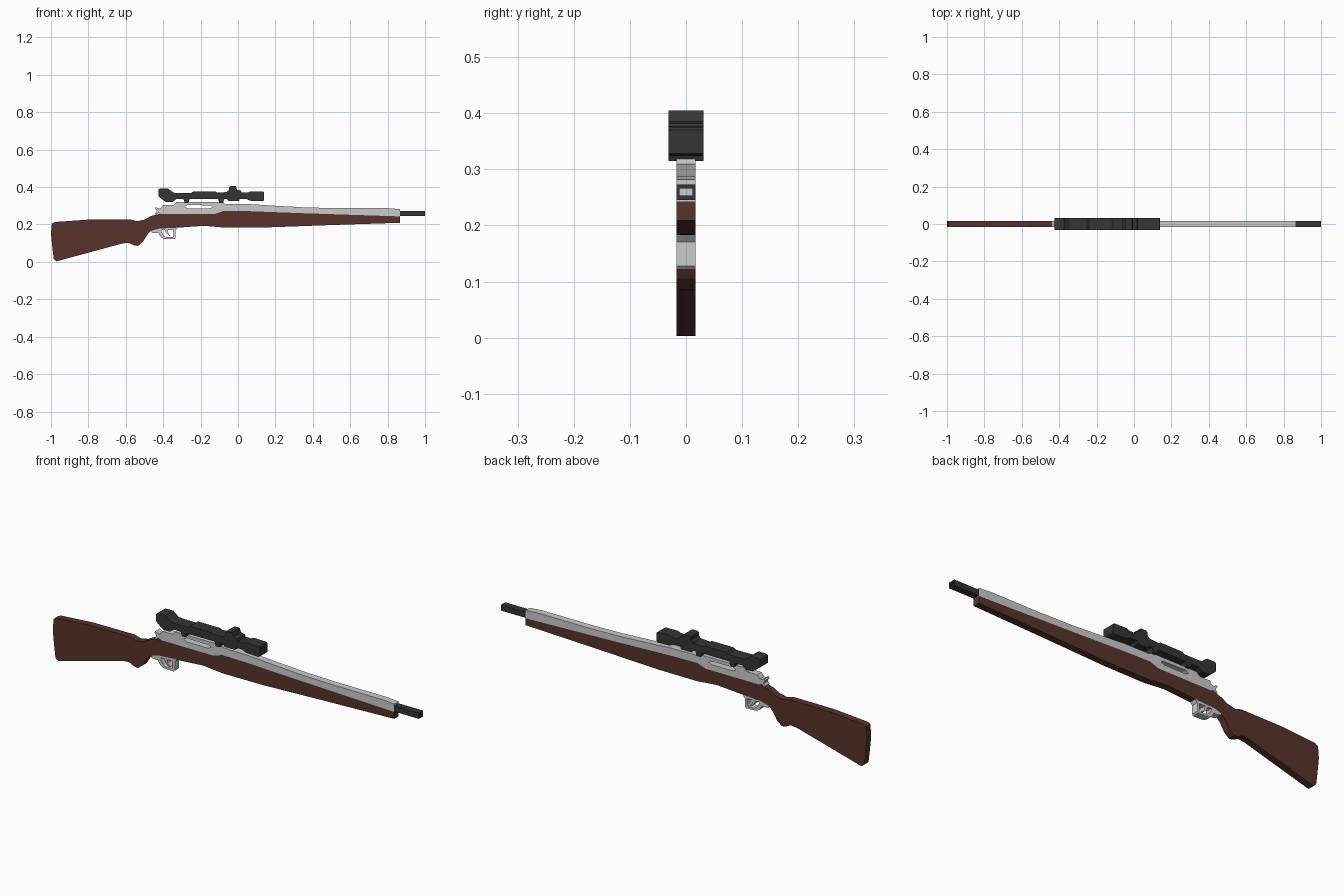
import bpy, math


def material(name, rgb):
    m = bpy.data.materials.new(name)
    m.diffuse_color = (*rgb, 1)
    return m


WOOD = material("wood", (0.10, 0.033, 0.024))
BLACK = material("black", (0.035, 0.035, 0.035))


def plate(name, loops, half, mat=None):
    """Extrude an x-z outline (later loops are holes) to y = +-half."""
    cu = bpy.data.curves.new(name, 'CURVE')
    cu.dimensions = '2D'
    cu.fill_mode = 'BOTH'
    cu.extrude = half
    for pts in loops:
        sp = cu.splines.new('POLY')
        sp.points.add(len(pts) - 1)
        for p, (x, z) in zip(sp.points, pts):
            p.co = (x, z, 0, 1)
        sp.use_cyclic_u = True
        sp.use_smooth = False
    ob = bpy.data.objects.new(name, cu)
    bpy.context.collection.objects.link(ob)
    ob.rotation_euler.x = math.pi / 2
    bpy.ops.object.select_all(action='DESELECT')
    ob.select_set(True)
    bpy.context.view_layer.objects.active = ob
    bpy.ops.object.convert(target='MESH')
    ob = bpy.context.object
    if mat:
        ob.data.materials.append(mat)
    return ob


def rect(x0, x1, z0, z1):
    return [(x0, z0), (x1, z0), (x1, z1), (x0, z1)]


W = 0.017   # half thickness of the body
S = 0.031   # half thickness of the scope

# line shared by the wood and the metal
seam = [(-0.44, 0.252), (-0.41, 0.257), (-0.12, 0.257), (-0.075, 0.273),
        (0.06, 0.271), (0.35, 0.26), (0.865, 0.243)]

# wooden stock
plate("stock", [[
    (-0.97, 0.003), (-0.985, 0.015), (-0.992, 0.07), (-1.0, 0.15), (-0.995, 0.205),
    (-0.98, 0.213), (-0.80, 0.226), (-0.575, 0.227), (-0.54, 0.217), (-0.50, 0.226),
    (-0.465, 0.245)] + seam + [
    (0.865, 0.209), (0.50, 0.197), (0.15, 0.184), (-0.07, 0.183), (-0.18, 0.193),
    (-0.32, 0.183), (-0.42, 0.178), (-0.465, 0.166), (-0.485, 0.145), (-0.51, 0.105),
    (-0.535, 0.085), (-0.555, 0.088), (-0.585, 0.102), (-0.62, 0.098)]], W, WOOD)

# receiver and barrel with an open slot
plate("receiver_and_barrel", [
    seam[1:] + [
        (0.865, 0.282), (0.80, 0.287), (0.54, 0.287), (0.36, 0.291), (0.20, 0.300),
        (0.06, 0.309), (-0.07, 0.310), (-0.08, 0.319), (-0.33, 0.319), (-0.345, 0.303),
        (-0.40, 0.303), (-0.415, 0.285), (-0.425, 0.285), (-0.44, 0.293),
        (-0.444, 0.285), (-0.436, 0.275), (-0.436, 0.268), (-0.444, 0.258),
        (-0.44, 0.252), (-0.425, 0.262)],
    [(-0.285, 0.295), (-0.27, 0.286), (-0.15, 0.286), (-0.135, 0.294),
     (-0.145, 0.302), (-0.27, 0.304)]], W)

# muzzle: square tube
plate("muzzle_top", [rect(0.865, 1.0, 0.266, 0.273)], W, BLACK)
plate("muzzle_bottom", [rect(0.865, 1.0, 0.245, 0.253)], W, BLACK)
for side in (-1, 1):
    wall = plate("muzzle_side", [rect(0.865, 1.0, 0.253, 0.266)], 0.0025, BLACK)
    wall.location.y = side * (W - 0.0025)
plate("bore_core", [rect(0.865, 0.975, 0.253, 0.266)], W - 0.005)

# trigger guard ring and trigger
plate("trigger_guard", [
    [(-0.465, 0.166), (-0.46, 0.155), (-0.425, 0.153), (-0.412, 0.132), (-0.395, 0.123),
     (-0.34, 0.121), (-0.333, 0.128), (-0.333, 0.17), (-0.32, 0.185), (-0.42, 0.180)],
    [(-0.41, 0.162), (-0.397, 0.14), (-0.385, 0.133), (-0.35, 0.132),
     (-0.346, 0.138), (-0.346, 0.17), (-0.41, 0.17)]], W)
plate("trigger", [[
    (-0.392, 0.172), (-0.385, 0.155), (-0.37, 0.14), (-0.36, 0.138),
    (-0.372, 0.152), (-0.376, 0.172)]], W)

# scope: eyepiece, tube, turret and objective in one outline
plate("scope", [[
    (-0.425, 0.35), (-0.425, 0.388), (-0.415, 0.393), (-0.375, 0.393), (-0.345, 0.37),
    (-0.32, 0.368), (-0.25, 0.368), (-0.24, 0.376), (-0.12, 0.376), (-0.11, 0.370),
    (-0.06, 0.373), (-0.048, 0.385), (-0.048, 0.400), (-0.04, 0.405), (-0.012, 0.405),
    (-0.005, 0.385), (0.015, 0.382), (0.02, 0.370), (0.05, 0.370), (0.065, 0.377),
    (0.135, 0.375), (0.14, 0.37), (0.14, 0.328), (0.13, 0.324), (0.065, 0.327),
    (0.045, 0.337), (0.01, 0.337), (0.005, 0.325), (-0.05, 0.325), (-0.06, 0.337),
    (-0.33, 0.335), (-0.35, 0.32), (-0.385, 0.32), (-0.40, 0.33)]], S, BLACK)

# scope mounts
for x in (-0.275, -0.09):
    plate("scope_mount", [[(x - 0.017, 0.338), (x - 0.010, 0.315),
                           (x + 0.010, 0.315), (x + 0.017, 0.338)]], S, BLACK)
